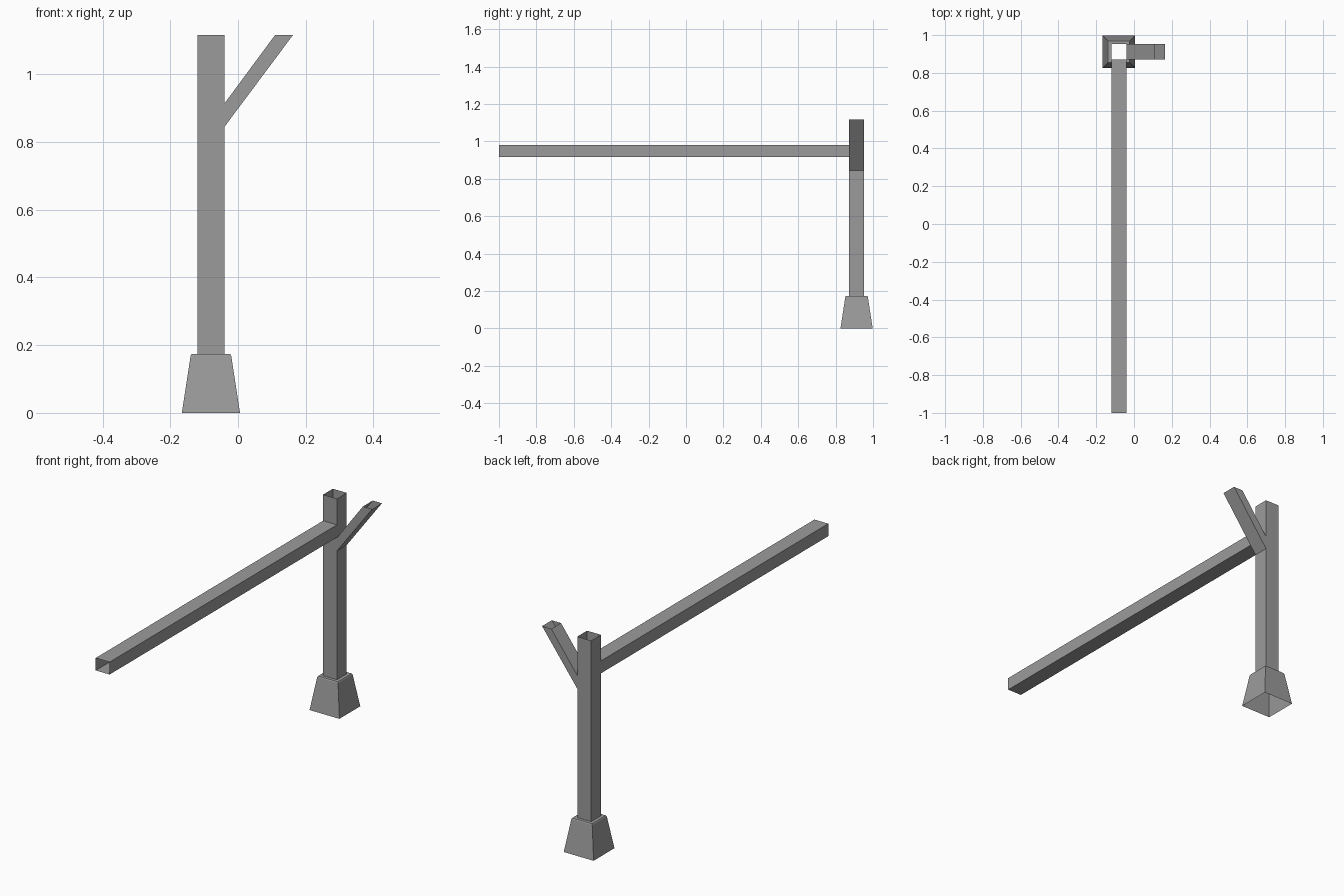
import bpy
import bmesh

cube = bpy.data.objects.get("Cube")
if cube:
    bpy.data.objects.remove(cube, do_unlink=True)

# One grey metal for every part
metal = bpy.data.materials.new("grey_metal")
metal.use_nodes = True
grey = (0.33, 0.33, 0.33, 1)
metal.diffuse_color = grey
metal.node_tree.nodes["Principled BSDF"].inputs["Base Color"].default_value = grey

PX, PY, R = -0.08, 0.912, 0.04   # post centre and half width
TOP = 1.117


def loft(name, rings):
    """Open-ended thin shell through a series of four-point rings."""
    bm = bmesh.new()
    loops = [[bm.verts.new(p) for p in ring] for ring in rings]
    for a, b in zip(loops, loops[1:]):
        for i in range(4):
            j = (i + 1) % 4
            bm.faces.new((a[i], a[j], b[j], b[i]))
    mesh = bpy.data.meshes.new(name)
    bm.to_mesh(mesh)
    bm.free()
    mesh.materials.append(metal)
    obj = bpy.data.objects.new(name, mesh)
    bpy.context.collection.objects.link(obj)
    return obj


def square(r, z):
    return [(PX + sx * r, PY + sy * r, z)
            for sx, sy in ((-1, -1), (1, -1), (1, 1), (-1, 1))]


def beam_ring(y):
    return [(PX + sx * R, y, z)
            for sx, z in ((1, 0.916), (-1, 0.916), (-1, 0.981), (1, 0.981))]


def brace_ring(low, high):
    return [(x, PY + s * R, z) for (x, z), s in
            ((low, -1), (low, 1), (high, 1), (high, -1))]


# Tapered foot with a bevelled shoulder, open underneath
loft("base", [square(0.086, 0), square(0.06, 0.169),
              square(0.057, 0.174), square(R, 0.174)])

# Hollow upright, open at the top
loft("post", [square(R, 0.174), square(R, TOP)])

# Long hollow arm reaching to the front
loft("arm", [beam_ring(PY - R), beam_ring(-1)])

# Slanted hollow brace, cut level at its top
loft("brace", [brace_ring((PX + R, 0.845), (PX + R, 0.914)),
               brace_ring((0.163, TOP), (0.11, TOP))])
